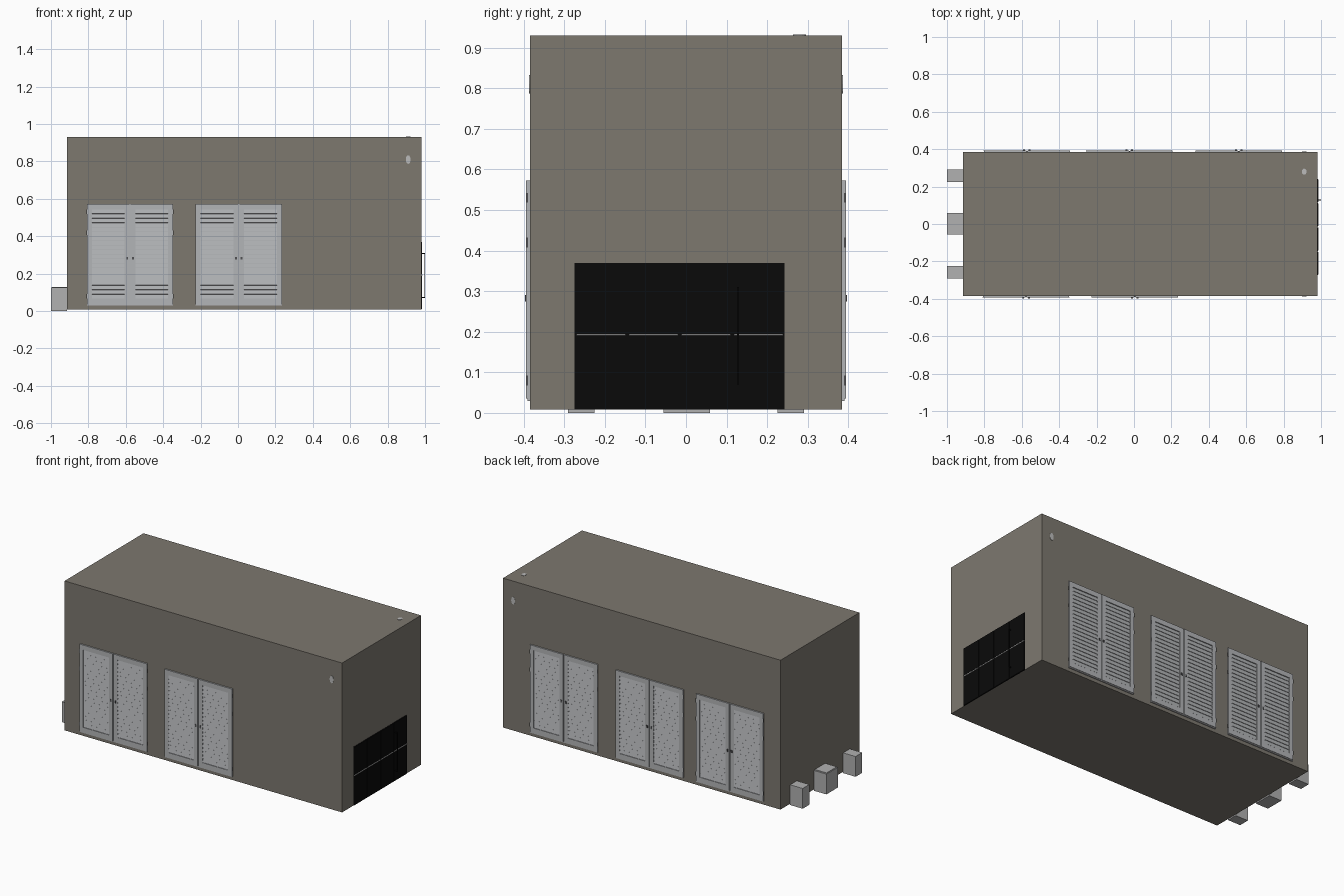
import bpy, bmesh, math
from mathutils import Matrix, Vector

if "Cube" in bpy.data.objects:
    bpy.data.objects.remove(bpy.data.objects["Cube"])


def material(name, r, g, b):
    m = bpy.data.materials.new(name)
    m.diffuse_color = (r, g, b, 1)
    m.use_nodes = True
    m.node_tree.nodes["Principled BSDF"].inputs["Base Color"].default_value = m.diffuse_color
    return m


STUCCO = material("taupe wall", 0.205, 0.188, 0.159)
SHUTTER = material("shutter grey", 0.45, 0.46, 0.475)
BLOCK = material("concrete grey", 0.44, 0.44, 0.44)
BLACK = material("door black", 0.003, 0.003, 0.003)
DARK = material("dark iron", 0.08, 0.08, 0.085)
LAMP = material("lamp grey", 0.5, 0.5, 0.5)


def add_box(bm, x0, x1, y0, y1, z0, z1, tilt=0):
    """Box between limits, optionally tilted about its own x axis."""
    centre = Vector(((x0 + x1) / 2, (y0 + y1) / 2, (z0 + z1) / 2))
    size = (abs(x1 - x0), abs(y1 - y0), abs(z1 - z0), 1)
    bmesh.ops.create_cube(bm, size=1, matrix=Matrix.Translation(centre)
                          @ Matrix.Rotation(tilt, 4, 'X') @ Matrix.Diagonal(size))


def make(name, bm, mat):
    me = bpy.data.meshes.new(name)
    bm.to_mesh(me)
    bm.free()
    ob = bpy.data.objects.new(name, me)
    me.materials.append(mat)
    bpy.context.collection.objects.link(ob)
    return ob


def boxes(name, mat, *limits):
    bm = bmesh.new()
    for lim in limits:
        add_box(bm, *lim)
    return make(name, bm, mat)


# Main building block
boxes("building", STUCCO, (-0.915, 0.98, -0.385, 0.385, 0.008, 0.93))


def shutter_pair(name, cx, side):
    """Two louvred leaves with rails, slats, sill and latch; side is -1 front, +1 back."""
    wall, z0, z1, half = 0.385, 0.035, 0.573, 0.23
    bm = bmesh.new()

    def part(x0, x1, d0, d1, za, zb, tilt=0):
        add_box(bm, cx + x0, cx + x1, side * (wall + d0), side * (wall + d1), za, zb, tilt)

    part(-half, half, -0.002, 0.0025, z0, z1)           # backing
    part(-half, half, -0.002, 0.006, z0 - 0.006, z0)    # sill
    for s in (-1, 1):
        a, b = s * 0.003, s * half
        part(a, a + s * 0.026, 0, 0.009, z0, z1)        # inner stile
        part(b - s * 0.026, b, 0, 0.009, z0, z1)        # outer stile
        for za, zb in ((z0, z0 + 0.03), (z1 - 0.03, z1)):
            part(a + s * 0.026, b - s * 0.026, 0, 0.009, za, zb)
        n = 20
        step = (z1 - z0 - 0.06) / n
        for i in range(n):                               # louvre slats
            z = z0 + 0.03 + (i + 0.5) * step
            part(a + s * 0.026, b - s * 0.026, 0.003, 0.006,
                 z - step * 0.46, z + step * 0.46, side * 0.16)
    make(name, bm, SHUTTER)

    # Latch knobs and hinges
    bm = bmesh.new()
    for s in (-1, 1):
        part(s * 0.01, s * 0.02, 0.009, 0.012, 0.275, 0.29)
        for z in (0.08, 0.42, 0.53):
            part(s * 0.226, s * 0.232, 0.004, 0.0085, z - 0.012, z + 0.012)
    make(name + "_iron", bm, DARK)


for i, cx in enumerate((-0.577, 0.004)):
    shutter_pair(f"front_shutter_{i + 1}", cx, -1)
for i, cx in enumerate((-0.573, -0.025, 0.56)):
    shutter_pair(f"back_shutter_{i + 1}", cx, 1)

# Folding garage door: four tall panels on the right wall
Y0, Y1, P = -0.275, 0.243, 0.1295
boxes("garage_door_backing", BLACK, (0.978, 0.982, Y0, Y1, 0.008, 0.37))
boxes("garage_door_panels", BLACK,
      *[(0.981, 0.985, Y0 + i * P + 0.002, Y0 + (i + 1) * P - 0.002, za, zb)
        for i in range(4) for za, zb in ((0.01, 0.188), (0.197, 0.368))])
boxes("garage_door_strips", LAMP,
      *[(0.981, 0.986, Y0 + i * P + 0.005, Y0 + (i + 1) * P - 0.004, 0.191, 0.195)
        for i in range(4)])
# Long pull handle
boxes("door_handle", BLACK, (0.996, 1.0, 0.126, 0.131, 0.07, 0.31),
      (0.983, 0.997, 0.126, 0.131, 0.07, 0.075),
      (0.983, 0.997, 0.126, 0.131, 0.305, 0.31))

# Three blocks at the foot of the left wall
for name, cy, w in (("block_front", -0.258, 0.065), ("block_middle", 0.002, 0.114),
                    ("block_back", 0.258, 0.065)):
    boxes(name, BLOCK, (-1.0, -0.914, cy - w / 2, cy + w / 2, 0, 0.125))
boxes("block_middle_cap", BLOCK, (-0.995, -0.915, -0.045, 0.05, 0.124, 0.128))


# Small round wall lights and roof vent
def disc(name, loc, axis, sx, sy):
    bm = bmesh.new()
    rot = Matrix.Rotation(math.pi / 2, 4, 'X') if axis == 'Y' else Matrix()
    bmesh.ops.create_cone(bm, cap_ends=True, segments=16, radius1=1, radius2=1, depth=0.004,
                          matrix=Matrix.Translation(loc) @ rot @ Matrix.Diagonal((sx, sy, 1, 1)))
    make(name, bm, LAMP)


disc("front_lamp", (0.91, -0.385, 0.81), 'Y', 0.013, 0.023)
disc("back_lamp", (0.91, 0.385, 0.81), 'Y', 0.013, 0.023)
disc("roof_vent", (0.91, 0.28, 0.93), 'Z', 0.013, 0.016)
